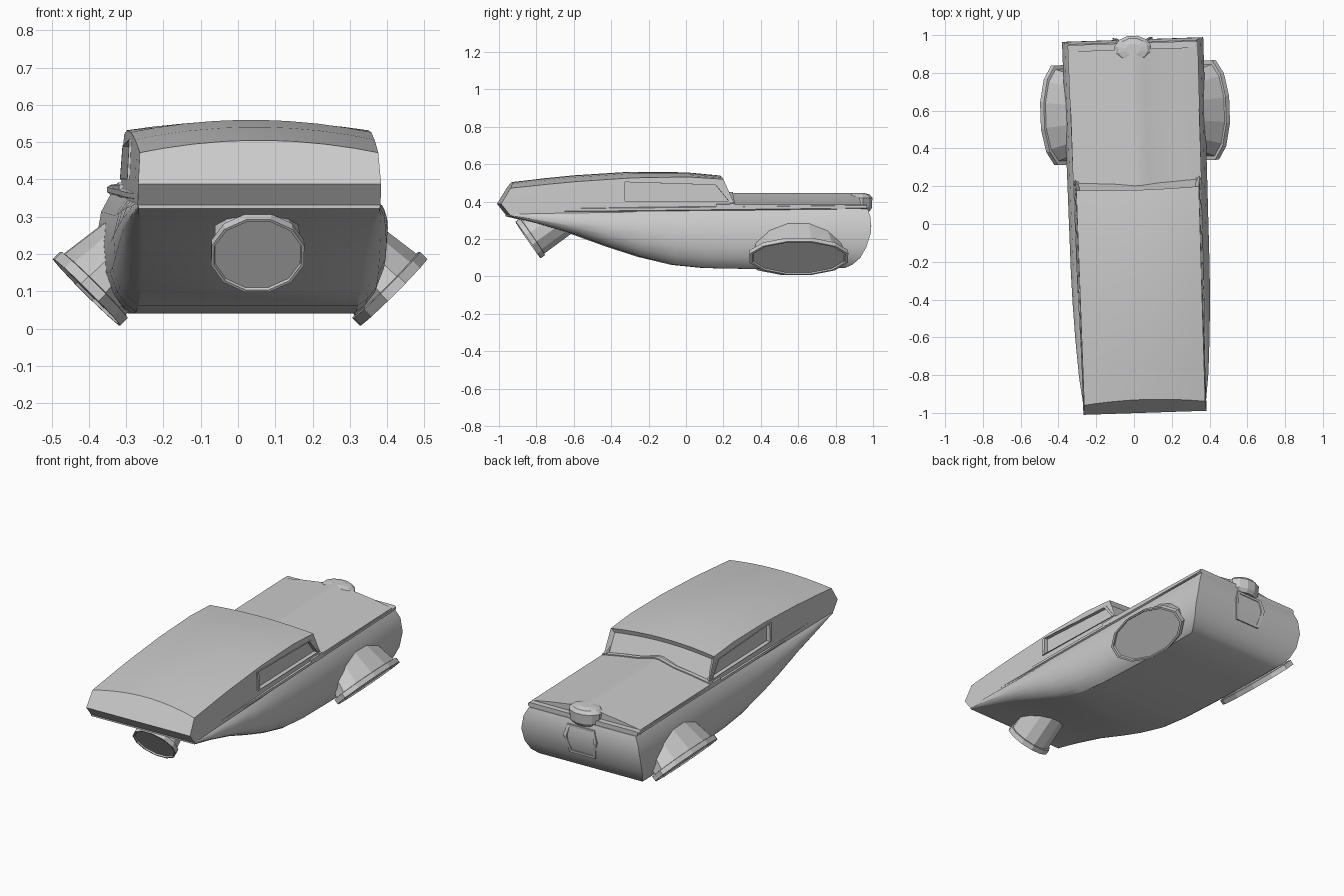
import bpy, bmesh
from math import sin, cos, pi, radians
from mathutils import Matrix, Vector

if "Cube" in bpy.data.objects:
    bpy.data.objects.remove(bpy.data.objects["Cube"])

# The whole vehicle is turned slightly on its stand
PLACE = Matrix.Translation((0.025, 0, 0)) @ Matrix.Rotation(radians(1.9), 4, 'Z')


def finish(bm, name, smooth=False):
    """Turn a bmesh into a placed object."""
    bmesh.ops.recalc_face_normals(bm, faces=bm.faces)
    bm.transform(PLACE)
    mesh = bpy.data.meshes.new(name)
    bm.to_mesh(mesh)
    bm.free()
    obj = bpy.data.objects.new(name, mesh)
    bpy.context.collection.objects.link(obj)
    if smooth:
        smooth_shade(obj)
    return obj


def activate(obj):
    bpy.ops.object.select_all(action='DESELECT')
    obj.select_set(True)
    bpy.context.view_layer.objects.active = obj


def smooth_shade(obj):
    activate(obj)
    bpy.ops.object.shade_smooth_by_angle(angle=radians(28))


def loft(halves):
    """Skin mirrored half sections; returns the bmesh and last cap faces."""
    bm = bmesh.new()
    n = len(halves[0])
    rings = []
    for half in halves:
        pts = list(half) + [(-x, y, z) for x, y, z in reversed(half)]
        rings.append([bm.verts.new(p) for p in pts])
    for a, b in zip(rings, rings[1:]):
        for i in range(2 * n):
            j = (i + 1) % (2 * n)
            bm.faces.new((a[i], a[j], b[j], b[i]))
    for ring in (rings[0], rings[-1]):
        cap = [bm.faces.new((ring[i], ring[i + 1], ring[-2 - i], ring[-1 - i]))
               for i in range(n - 1)]
    bmesh.ops.recalc_face_normals(bm, faces=bm.faces)
    return bm, cap


def stack(name, rings, rx, ry, matrix, segments=12):
    """Stacked oval rings given as (depth, scale), closed at both ends."""
    bm = bmesh.new()
    loops = []
    for depth, s in rings:
        angles = [2 * pi * (i + 0.5) / segments for i in range(segments)]
        loops.append([bm.verts.new((rx * s * cos(a), ry * s * sin(a), depth)) for a in angles])
    for a, b in zip(loops, loops[1:]):
        for i in range(segments):
            j = (i + 1) % segments
            bm.faces.new((a[i], a[j], b[j], b[i]))
    bm.faces.new(loops[0])
    bm.faces.new(loops[-1])
    bm.transform(matrix)
    return finish(bm, name)


def frame(name, points, out, width=0.012, raise_by=0.007):
    """Raised trim running around an outline."""
    pts = [Vector(p) for p in points]
    out = Vector(out)
    mid = sum(pts, Vector()) / len(pts)
    inner = [p + (mid - p).normalized() * width * 1.4 for p in pts]
    bm = bmesh.new()
    rows = []
    for loop, d in ((pts, -0.02), (pts, raise_by), (inner, raise_by), (inner, -0.02)):
        rows.append([bm.verts.new(p + out * d) for p in loop])
    for k in range(4):
        a, b = rows[k], rows[(k + 1) % 4]
        for i in range(len(pts)):
            j = (i + 1) % len(pts)
            bm.faces.new((a[i], a[j], b[j], b[i]))
    return finish(bm, name)


# Lower hull: bulged sides, flat belly rising to the tail, rolled nose
levels = [(0, .30, .84), (.06, .325, .88), (.17, .35, .92), (.35, .37, .952), (.6, .374, .977),
          (.85, .36, .976), (1, .335, .962)]
stations = [(-.955, .322, 0), (-.8, .283, .45), (-.6, .225, .75), (-.42, .16, .92), (-.25, .105, 1),
            (-.07, .062, 1), (.1, .045, 1), (.35, .04, 1), (.65, .04, 1), (.84, .045, 1)]
sections = []
for n, (y, zb, bulge) in enumerate(stations):
    zt = .335 + .014 * (y + 1)
    top = .324 + .006 * (y + 1)
    last = n == len(stations) - 1
    sections.append([(top + (w - .335) * bulge, ny if last else y, zb + (zt - zb) * f)
                     for f, w, ny in levels])
finish(loft(sections)[0], "lower_hull", True)

# Belt moulding between hull and upper body
belt = [[(w - .012, y, z - .02), (w, y, z - .014), (w, y, z), (w - .012, y, z + .006)]
        for y, w, z in ((-.95, .322, .36), (-.3, .336, .366), (.958, .345, .38))]
finish(loft(belt)[0], "belt_moulding")

# Cabin with arched fastback roof and angled tail
ARC = (1, .8, .55, .3, .1)


def cabin_section(y, edge, crown, lean=None):
    lower, upper = .326 + .004 * (y + 1), .32 + .004 * (y + 1)
    half = [(lower, y, .325), (lower, y, .388)]
    half += [(upper * u, y, edge + (crown - edge) * (1 - u * u)) for u in ARC]
    return [(x, lean(z) if lean else y, z) for x, y, z in half]


def tail_slope(z):
    return -.95 - .05 * (z - .325) / .063 if z < .389 else -1 + .06 * (z - .388) / .1


def screen_slope(z):
    return .25 - (z - .385) * .45


roof = [(-.75, .493, .526), (-.6, .507, .541), (-.3, .527, .56), (0, .532, .557)]
sections = [cabin_section(-.96, .472, .505, tail_slope)]
sections += [cabin_section(*r) for r in roof]
sections.append(cabin_section(.2, .52, .54, screen_slope))
bm, screen = loft(sections)
bmesh.ops.inset_region(bm, faces=screen, thickness=.02, depth=-.018, use_even_offset=True)
cabin = finish(bm, "cabin")

# Recessed side windows
window = [(-.355, .508), (.165, .492), (.235, .4), (-.355, .4)]
bm = bmesh.new()
for side in (1, -1):
    a, b = ([bm.verts.new((side * x, y, z)) for y, z in window] for x in (.31, .37))
    bm.faces.new(a)
    bm.faces.new(b)
    for i in range(4):
        j = (i + 1) % 4
        bm.faces.new((a[i], a[j], b[j], b[i]))
cutter = finish(bm, "window_cutter")
cutter.hide_render = True
cut = cabin.modifiers.new("windows", 'BOOLEAN')
cut.operation = 'DIFFERENCE'
cut.solver = 'EXACT'
cut.object = cutter
activate(cabin)
bpy.ops.object.modifier_apply(modifier=cut.name)
bpy.data.objects.remove(cutter)
smooth_shade(cabin)
for side, label in ((1, "left"), (-1, "right")):
    frame(label + "_window_frame",
          [(side * (.331 - (z - .388) * .05), y, z) for y, z in window], (side, 0, 0), raise_by=.004)

# Hood with a raised centre ridge, and the cowl strip at its rear
hood_shape = [(.34, .36), (.34, .385), (.22, .406), (.11, .421), (.055, .436), (.015, .446)]


def hood(name, y0, y1, lift):
    rows = [[(x, y, z + lift) for x, z in hood_shape] for y in (y0, y1)]
    return finish(loft(rows)[0], name, True)


hood("hood", .15, .925, 0)
hood("cowl_strip", .225, .25, .006)

# Nose cap above the grille
stack("nose_cap", [(.345, .75), (.365, .95), (.42, 1), (.438, .8), (.446, .4)], .1, .074,
      Matrix.Translation((0, .925, 0)))

# Grille surround following the rolled nose
grille = [(.085, .966, .335), (.105, .976, .27), (.08, .95, .165)]
grille += [(-x, y, z) for x, y, z in reversed(grille)]
frame("grille_surround", grille, (0, 1, 0), width=.014, raise_by=.012)


# Thrusters: flared oval housings with a rim and recessed face
def thruster(name, centre, outward, across, rx, ry, length, taper):
    inward = -Vector(outward).normalized()
    across = Vector(across)
    basis = Matrix((across, inward.cross(across), inward)).transposed().to_4x4()
    rings = [(length, taper), (.03, .92), (.028, 1), (0, 1), (0, .94), (.008, .92)]
    stack(name, rings, rx, ry, Matrix.Translation(centre) @ basis)


for side, label in ((1, "left"), (-1, "right")):
    thruster(label + "_thruster", (side * .412, .59, .097), (side, 0, -1), (0, 1, 0),
             .273, .13, .22, .72)
thruster("tail_thruster", (0, -.845, .195), (0, -.83, -.57), (1, 0, 0), .129, .122, .26, .86)
